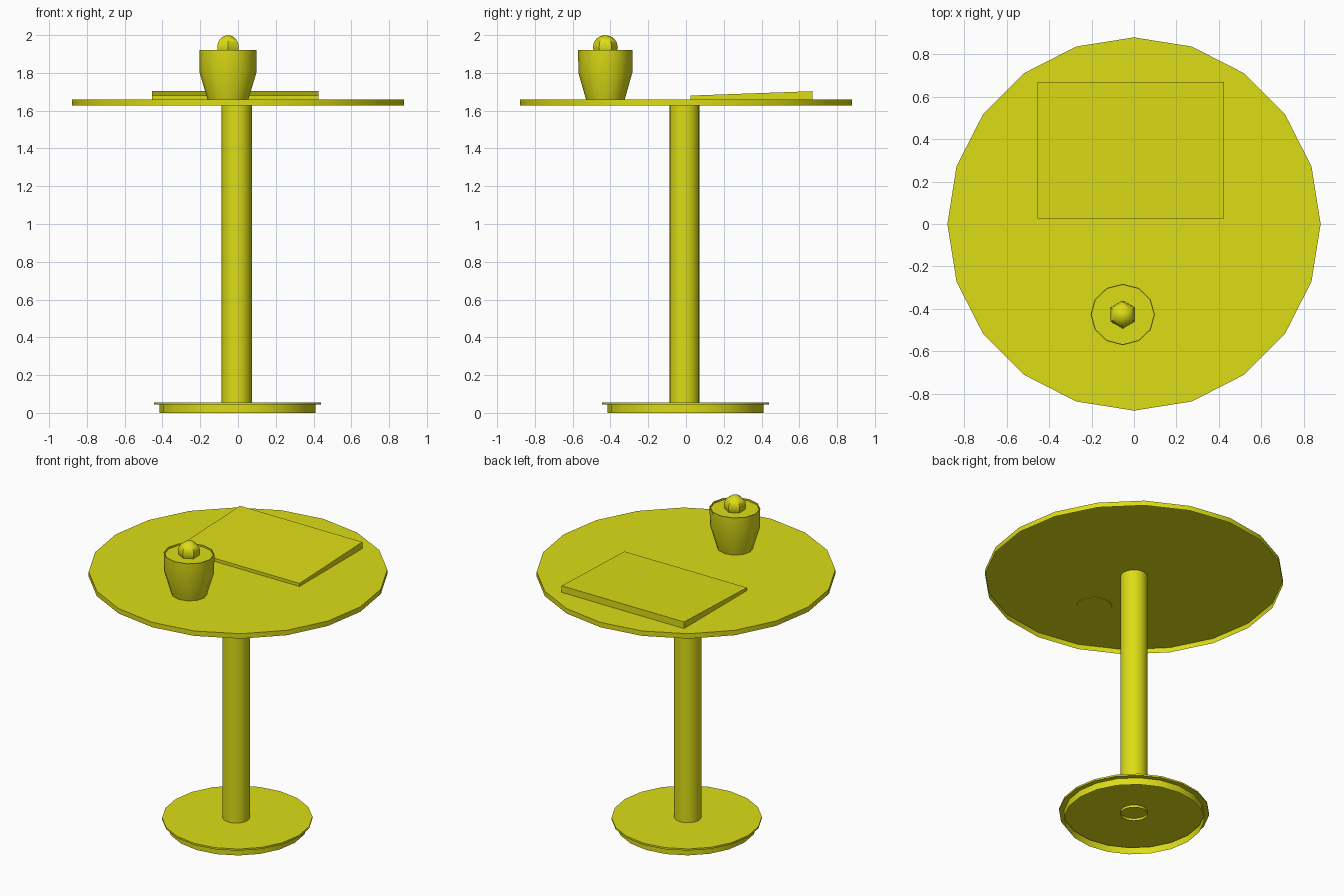
import bpy, bmesh, math

if "Cube" in bpy.data.objects:
    bpy.data.objects.remove(bpy.data.objects["Cube"])

paint = bpy.data.materials.new("yellow_paint")
paint.diffuse_color = (0.72, 0.72, 0.008, 1)
paint.use_nodes = True
paint.node_tree.nodes["Principled BSDF"].inputs["Base Color"].default_value = paint.diffuse_color


def finish(name, bm, loc=(0, 0, 0), scale=(1, 1, 1), angle=40):
    mesh = bpy.data.meshes.new(name)
    bm.to_mesh(mesh)
    bm.free()
    mesh.materials.append(paint)
    ob = bpy.data.objects.new(name, mesh)
    bpy.context.collection.objects.link(ob)
    ob.location, ob.scale = loc, scale
    bpy.ops.object.select_all(action='DESELECT')
    ob.select_set(True)
    bpy.context.view_layer.objects.active = ob
    bpy.ops.object.shade_smooth_by_angle(angle=math.radians(angle))
    return ob


def lathe(name, profile, sides, loc=(0, 0, 0), scale=(1, 1, 1)):
    """Revolve (radius, z) points, listed bottom to top; radius 0 closes with a fan."""
    bm = bmesh.new()
    rings = []
    for r, z in profile:
        if r == 0:
            rings.append([bm.verts.new((0, 0, z))] * sides)
        else:
            rings.append([bm.verts.new((r * math.cos(2 * math.pi * i / sides),
                                        r * math.sin(2 * math.pi * i / sides), z))
                          for i in range(sides)])
    for a, b in zip(rings, rings[1:]):
        for i in range(sides):
            j = (i + 1) % sides
            corners = dict.fromkeys((a[i], a[j], b[j], b[i]))
            bm.faces.new(list(corners))
    return finish(name, bm, loc, scale)


# Table: shells open underneath, and a round column
lathe("tabletop", [(0.88, 1.627), (0.88, 1.659), (0, 1.659)], 20)
lathe("column", [(0.08, 0.04), (0.08, 1.655)], 20, (-0.007, -0.008, 0))
lathe("base", [(0.413, 0), (0.413, 0.045), (0.443, 0.045), (0.443, 0.056), (0, 0.056)],
      20, (-0.003, -0.003, 0))

# Pot with a slightly sunken filling, and the ball resting in it
lathe("pot", [(0, 1.656), (0.107, 1.656), (0.15, 1.80), (0.152, 1.92),
              (0.147, 1.92), (0.147, 1.91), (0, 1.91)],
      12, (-0.053, -0.427, 0), (1, 0.95, 1))
bm = bmesh.new()
bmesh.ops.create_uvsphere(bm, u_segments=6, v_segments=8, radius=0.066)
finish("ball", bm, (-0.053, -0.427, 1.936), (1, 1, 0.97))

# Flat tray, thicker towards the back
bm = bmesh.new()
bmesh.ops.create_cube(bm, size=1)
for v in bm.verts:
    back = v.co.y > 0
    top = (1.703 if back else 1.68) if v.co.z > 0 else 1.66
    v.co = (0.44 * (1 if v.co.x > 0 else -1) - 0.015, 0.67 if back else 0.025, top)
finish("sloping_tray", bm)
